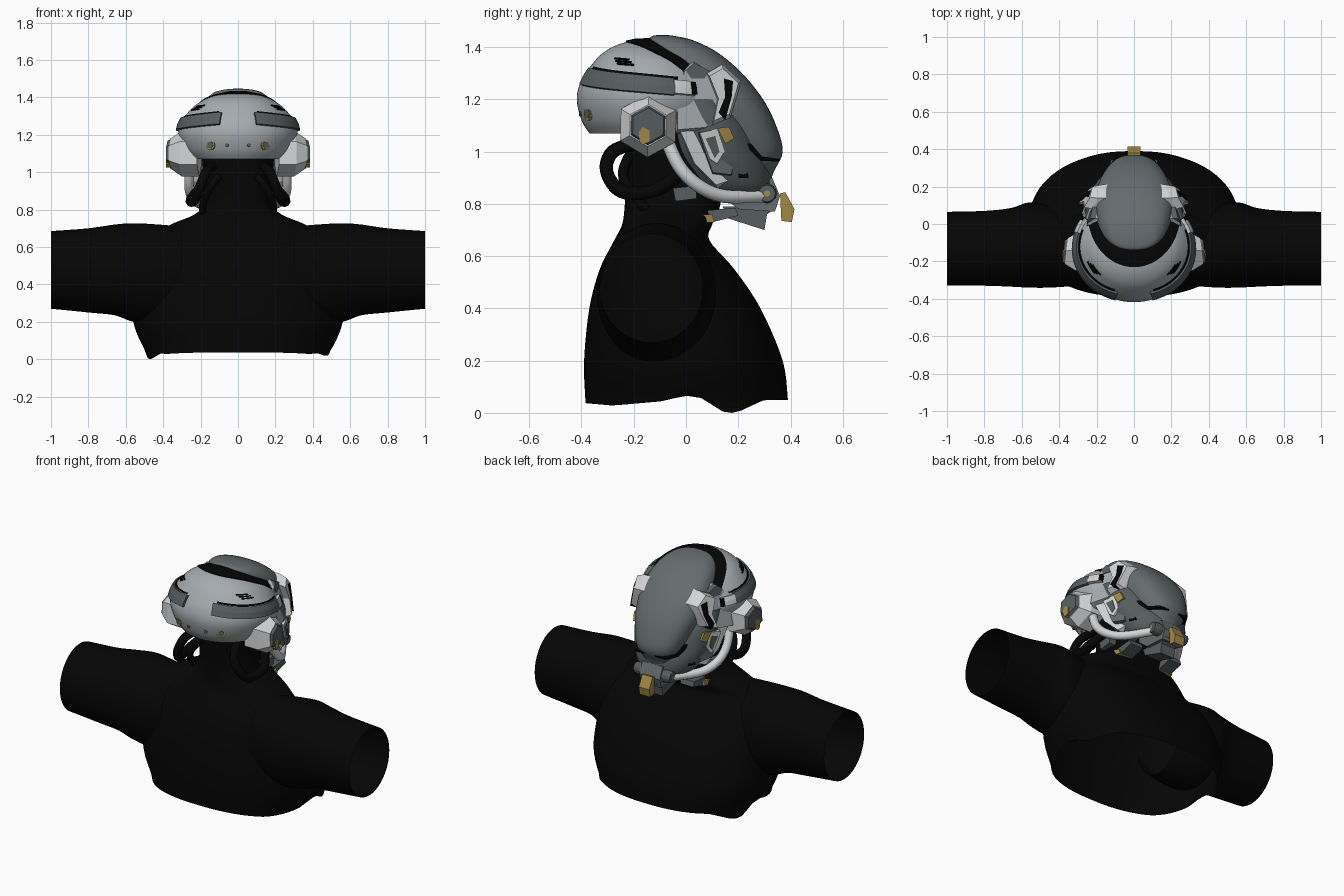
import bpy, bmesh, math
from mathutils import Vector
from mathutils.bvhtree import BVHTree

cube = bpy.data.objects.get("Cube")
if cube:
    bpy.data.objects.remove(cube)


def material(name, r, g, b):
    m = bpy.data.materials.new(name)
    m.use_nodes = True
    m.diffuse_color = (r, g, b, 1)
    m.node_tree.nodes["Principled BSDF"].inputs["Base Color"].default_value = (r, g, b, 1)
    return m


BLACK = material("black cloth", .0015, .0015, .0015)
SHELL = material("pale grey shell", .38, .41, .43)
WHITE = material("white trim", .66, .67, .68)
VISOR = material("slate visor", .13, .15, .155)
DARK = material("dark grey panel", .095, .11, .115)
GOLD = material("gold", .36, .25, .06)


def finish(name, bm, mat, smooth=False):
    bmesh.ops.recalc_face_normals(bm, faces=bm.faces[:])
    me = bpy.data.meshes.new(name)
    bm.to_mesh(me)
    bm.free()
    ob = bpy.data.objects.new(name, me)
    bpy.context.collection.objects.link(ob)
    me.materials.append(mat)
    if smooth:
        bpy.ops.object.select_all(action='DESELECT')
        ob.select_set(True)
        bpy.context.view_layer.objects.active = ob
        bpy.ops.object.shade_smooth_by_angle(angle=math.radians(40))
    return ob


def spline(rows, k=5):
    # Catmull-Rom through rows of numbers
    out = []
    for i in range(len(rows) - 1):
        a, b, c, d = (rows[min(max(i + j, 0), len(rows) - 1)] for j in (-1, 0, 1, 2))
        for step in range(k):
            t = step / k
            out.append([q + t / 2 * (r - p + t * (2*p - 5*q + 4*r - s + t * (3*(q - r) + s - p)))
                        for p, q, r, s in zip(a, b, c, d)])
    return out + [list(rows[-1])]


def skin(bm, rings, closed=True):
    vs = [[bm.verts.new(p) for p in ring] for ring in rings]
    n = len(vs[0])
    for a, b in zip(vs, vs[1:]):
        for i in range(n if closed else n - 1):
            j = (i + 1) % n
            bm.faces.new((a[i], a[j], b[j], b[i]))
    return vs


def power(v, e):
    return math.copysign(abs(v) ** (2 / e), v)


def loft(name, rows, mat, e=2.0, n=64):
    # stacked rounded sections: height, back, front, half width
    bm = bmesh.new()
    turn = [math.tau * i / n for i in range(n)]
    vs = skin(bm, [[(w * power(math.cos(t), e), (b + f) / 2 + (f - b) / 2 * power(math.sin(t), e), z)
                    for t in turn] for z, b, f, w in spline(rows)])
    bm.faces.new(vs[-1])
    tree = BVHTree.FromBMesh(bm)
    return finish(name, bm, mat, True), tree


def prism(name, outline, x_in, x_out, mat, slope=0.0, taper=1.0, sides=(1, -1), lean=0.0):
    # side plate drawn in y, z; its outer face slopes inwards to the front and leans in upwards
    bm = bmesh.new()
    y0 = min(p[0] for p in outline)
    c = sum((Vector(p) for p in outline), Vector((0, 0))) / len(outline)
    for s in sides:
        rings = []
        for x, k in ((x_in, 1), (x_in * .4 + x_out * .6, 1), (x_out, taper)):
            pts = [c + (Vector(p) - c) * k for p in outline]
            rings.append([(s * (x - slope * (p.x - y0) - lean * (p.y - 1.1)), p.x, p.y) for p in pts])
        vs = skin(bm, rings)
        bm.faces.new(vs[0])
        bm.faces.new(vs[-1])
    return finish(name, bm, mat)


def polygon(y, z, r, n, start=0.0):
    return [(y + r * math.cos(start + math.tau * i / n), z + r * math.sin(start + math.tau * i / n))
            for i in range(n)]


def tube(name, pts, r, mat):
    # mirrored hose along a smooth path
    cu = bpy.data.curves.new(name, 'CURVE')
    cu.dimensions = '3D'
    cu.bevel_depth, cu.bevel_resolution, cu.use_fill_caps = r, 3, True
    path = spline(pts)
    for s in (1, -1):
        sp = cu.splines.new('POLY')
        sp.points.add(len(path) - 1)
        for q, p in zip(sp.points, path):
            q.co = (s * p[0], p[1], p[2], 1)
        sp.use_smooth = True
    ob = bpy.data.objects.new(name, cu)
    bpy.context.collection.objects.link(ob)
    cu.materials.append(mat)


def bump(y, centre, width):
    return max(0, 1 - abs(y - centre) / width)


# Torso with an uneven hem, and neck
torso, _ = loft("torso", [(.05, -.385, .39, .5), (.2, -.39, .37, .56), (.4, -.37, .285, .56),
                          (.55, -.33, .185, .53), (.66, -.275, .09, .45), (.72, -.245, .1, .36),
                          (.79, -.235, .13, .21), (.9, -.23, .14, .18), (1.15, -.24, .14, .2)], BLACK, 2.4)
for v in torso.data.vertices:
    if v.co.z < .051:
        y = v.co.y
        v.co.z += .02 * bump(y, .03, .12) - .022 * bump(y, -.28, .25) - .05 * min(1, 1.2 * bump(y, .17, .13))
        if v.co.x > 0:
            v.co.z += .02 * bump(y, .17, .13)

# Open sleeves
for side, label in ((1, "left"), (-1, "right")):
    bm = bmesh.new()
    rows = spline([(.3, -.33, .06, .22, .71), (.45, -.34, .1, .19, .722), (.56, -.34, .115, .2, .727),
                   (.66, -.335, .085, .235, .72), (.8, -.33, .07, .25, .7), (1, -.33, .065, .27, .685)])
    skin(bm, [[(side * x, (a + b) / 2 + (b - a) / 2 * math.cos(t), (c + d) / 2 + (d - c) / 2 * math.sin(t))
               for t in [math.tau * i / 40 for i in range(40)]] for x, a, b, c, d in rows])
    finish(label + "_sleeve", bm, BLACK, True)

# Helmet shell, visor and jaw
_, shell = loft("helmet_shell", [(1.07, -.37, .1, .25), (1.12, -.4, .13, .29), (1.2, -.418, .15, .318),
                                 (1.27, -.402, .13, .303), (1.34, -.355, .08, .248), (1.38, -.315, 0, .195),
                                 (1.41, -.26, -.06, .125), (1.428, -.19, -.12, .04)], SHELL)
loft("visor", [(.84, .15, .31, .06), (.92, .1, .335, .11), (1, .05, .37, .15), (1.1, 0, .345, .185),
               (1.2, -.05, .295, .205), (1.3, -.1, .215, .205), (1.38, -.13, .12, .175),
               (1.425, -.14, .03, .13), (1.442, -.13, -.04, .07), (1.447, -.1, -.08, .01)], VISOR, 2.4)
loft("jaw", [(.82, .08, .31, .12), (.86, .02, .33, .18), (.93, -.04, .325, .22),
             (1, -.08, .3, .245), (1.1, -.1, .26, .26), (1.2, -.1, .18, .26)], DARK)


def drape(name, rows, mat, thick):
    # grid of (start, direction) rays laid on the shell
    bm = bmesh.new()
    skin(bm, [[shell.ray_cast(Vector(o), Vector(d))[0] - thick * Vector(d) for o, d in row]
              for row in rows], closed=False)
    mod = finish(name, bm, mat).modifiers.new("thickness", 'SOLIDIFY')
    mod.thickness, mod.offset = thick * 2, 0


def around(deg, z):
    # inward ray, measured from the rear towards the model's left
    a = math.radians(deg)
    d = Vector((math.sin(a), -math.cos(a), 0))
    return Vector((0, -.1, z)) + d, -d


# Black crescent behind the visor
crescent = []
for i in range(40):
    a = math.pi * (1.05 + .9 * i / 39)
    ca, sa = math.cos(a), math.sin(a)
    crescent.append([((ca * (.2 + .045 * k), .05 + sa * (.18 + .1 * k), 2), (0, 0, -1))
                     for k in (0, .33, .67, 1)])
drape("crown_band", crescent, BLACK, .003)


def strip(name, s, a0, a1, z0, z1, h, mat, thick):
    # band wrapped around one side of the shell
    rows = []
    for i in range(17):
        t = i / 16
        rows.append([around(s * (a0 + (a1 - a0) * t), z0 + (z1 - z0) * t + h * k) for k in (-.5, 0, .5)])
    drape(name, rows, mat, thick)


# Side bands, vents and rear rivets on the shell
for s, label in ((1, "left"), (-1, "right")):
    strip(label + "_side_band", s, 18, 100, 1.287, 1.247, .062, DARK, .008)
    strip(label + "_band_groove", s, 22, 104, 1.321, 1.281, .008, BLACK, .003)
    strip(label + "_band_tip", s, 100, 116, 1.247, 1.24, .05, WHITE, .01)
    strip(label + "_tip_slot", s, 113, 117, 1.24, 1.24, .045, BLACK, .012)
    for j in range(3):
        strip(f"{label}_vent_{j + 1}", s, 46 + 3 * j, 62 + 3 * j, 1.357 - .01 * j, 1.352 - .01 * j, .005, BLACK, .003)
    for deg, r, depth, mat, kind in ((28, .026, .01, GOLD, "ring"), (28, .018, .014, DARK, "ring_core"),
                                     (11, .01, .01, DARK, "rivet")):
        o, d = around(s * deg, 1.145)
        bpy.ops.mesh.primitive_cylinder_add(vertices=20, radius=r, depth=depth, location=shell.ray_cast(o, d)[0],
                                            rotation=d.to_track_quat('Z', 'Y').to_euler())
        bpy.context.object.name = f"{label}_rear_{kind}"
        bpy.context.object.data.materials.append(mat)

# Ear pods
prism("ear_pods", polygon(-.145, 1.1, .122, 6, .5), .22, .375, WHITE, .12, .66)
prism("ear_pod_faces", polygon(-.145, 1.1, .075, 6, .5), .35, .385, DARK, .12, .9)
prism("ear_pod_inserts", [(-.18, 1.075), (-.165, 1.095), (-.14, 1.08), (-.14, 1.04), (-.165, 1.025), (-.18, 1.04)],
      .36, .386, GOLD, .12)

# Temple wings
prism("temple_panels", [(-.04, 1.2), (-.01, 1.32), (.03, 1.345), (.1, 1.31), (.15, 1.14), (.08, 1.08), (-.04, 1.07)],
      .2, .303, SHELL, .35, .9, lean=.2)
prism("temple_patches", [(0, 1.31), (.03, 1.34), (.09, 1.31), (.07, 1.28), (.02, 1.28)], .2, .294, DARK, .35, lean=.2)
prism("temple_wings", [(.08, 1.3), (.14, 1.335), (.21, 1.27), (.2, 1.23), (.17, 1.13), (.1, 1.1), (.12, 1.2)],
      .2, .312, WHITE, .45, .85, lean=.22)
prism("temple_slots", [(.145, 1.28), (.18, 1.27), (.175, 1.21), (.15, 1.12), (.125, 1.15), (.15, 1.21)],
      .2, .297, BLACK, .45, lean=.22)

# Cheeks
prism("cheek_rails", [(-.05, 1.13), (.01, 1.12), (.05, 1.04), (.11, .93), (.18, .88), (.12, .86), (.03, .95)],
      .18, .288, WHITE, .42, .9)
prism("cheek_panels", [(.04, 1.08), (.14, 1.1), (.2, 1), (.18, .9), (.1, .91), (.07, .99)], .15, .275, VISOR, .4, .88)
prism("cheek_inlays", [(.05, 1.075), (.12, 1.09), (.15, 1.0), (.12, .95), (.09, .97)], .15, .282, WHITE, .4, .95)
prism("cheek_inlay_cores", [(.075, 1.05), (.112, 1.06), (.128, 1.0), (.11, .975)], .15, .275, DARK, .4)
prism("cheek_tabs", [(.12, 1.09), (.165, 1.095), (.185, 1.05), (.15, 1.03)], .15, .262, GOLD, .4)
prism("visor_gaps", [(.18, 1.035), (.25, 1.03), (.29, .982), (.36, .972), (.355, .962), (.285, .965), (.245, 1.005),
                     (.2, 1.01)], .1, .21, BLACK, .6)
prism("muzzle_vents", [(.2, .9), (.24, .9), (.23, .96), (.2, .97)], .1, .205, BLACK, .5)

# Breathing pipes and rear hoses
tube("jaw_pipes", [(.25, -.08, 1.06), (.262, -.03, .95), (.25, .04, .875), (.2, .14, .83), (.1, .29, .83)], .026, WHITE)
tube("rear_hoses", [(.14, -.2, 1.03), (.17, -.28, 1.0), (.2, -.305, .93), (.23, -.26, .855),
                    (.25, -.18, .84), (.25, -.1, .86), (.2, -.02, .92)], .026, BLACK)
tube("neck_cords", [(.1, -.22, .98), (.16, -.24, .9), (.19, -.17, .8), (.15, -.1, .72)], .02, BLACK)

# Muzzle, chin blocks and snout
prism("muzzle_joints", polygon(.31, .84, .038, 12), .04, .125, DARK, 0, .85)
prism("muzzle_caps", polygon(.31, .84, .012, 12), .1, .128, GOLD)
prism("muzzle_block", [(.1, .86), (.33, .9), (.36, .83), (.34, .77), (.2, .78)], -.07, .07, VISOR, sides=(1,))
prism("chin_keel", [(.14, .79), (.35, .79), (.31, .76), (.3, .7), (.16, .745)], -.05, .05, DARK, sides=(1,))
prism("chin_bars", [(.08, .775), (.19, .785), (.2, .755), (.1, .73)], .1, .19, DARK)
prism("chin_tabs", [(.02, .76), (.1, .76), (.11, .73), (.03, .725)], .13, .225, GOLD, .3)
prism("jaw_clips", [(-.05, .86), (.04, .87), (.04, .82), (-.04, .81)], .16, .22, DARK)
prism("snout", [(.36, .84), (.38, .845), (.415, .78), (.405, .73), (.365, .735)], -.036, .036, GOLD, sides=(1,))
